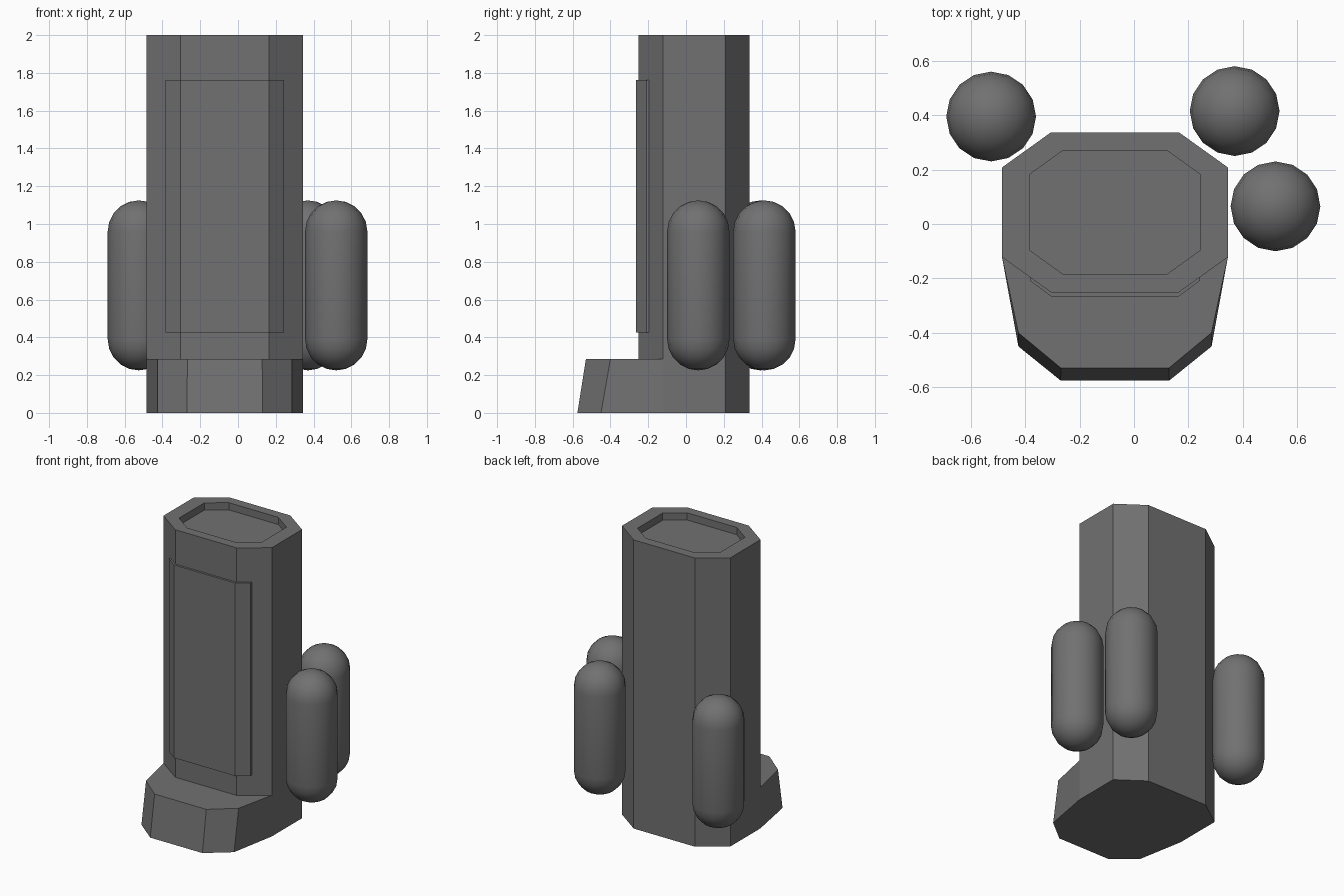
import bpy, math

if "Cube" in bpy.data.objects:
    bpy.data.objects.remove(bpy.data.objects["Cube"])

grey = bpy.data.materials.new("dark grey")
grey.diffuse_color = (0.165, 0.165, 0.165, 1)
grey.use_nodes = True
grey.node_tree.nodes["Principled BSDF"].inputs["Base Color"].default_value = grey.diffuse_color
CX = -0.07            # tower axis
FOOT_Z, TOP_Z = 0.285, 2.0


def add_mesh(name, verts, faces):
    me = bpy.data.meshes.new(name)
    me.from_pydata(verts, [], faces)
    me.materials.append(grey)
    ob = bpy.data.objects.new(name, me)
    bpy.context.collection.objects.link(ob)
    return ob


def octagon(hx, hy, cx, cy, yc):
    """Counter-clockwise octagon: half flat width cx, half flat depth cy."""
    q = [(cx, -hy), (hx, -cy), (hx, cy), (cx, hy),
         (-cx, hy), (-hx, cy), (-hx, -cy), (-cx, -hy)]
    return [(CX + x, yc + y) for x, y in q]


def ring(outline, z):
    return [(x, y, z) for x, y in outline]


def mirrored(half):
    """Mirror a right-half outline (front to back) across the tower axis."""
    return [(CX - x, y) for x, y in reversed(half)] + [(CX + x, y) for x, y in half]


def band(a, b, n, closed=True):
    return [(a + i, a + (i + 1) % n, b + (i + 1) % n, b + i)
            for i in range(n if closed else n - 1)]


# tower: octagonal shaft with a shallow recess in its top
outer = octagon(0.415, 0.294, 0.235, 0.165, 0.043)
inner = octagon(0.315, 0.228, 0.19, 0.138, 0.043)
verts = []
low = [FOOT_Z if y < -0.2 else 0 for x, y in outer]
verts += [(x, y, z) for (x, y), z in zip(outer, low)]
verts += ring(outer, TOP_Z) + ring(inner, TOP_Z) + ring(inner, TOP_Z - 0.05)
# the front three sides stop on the foot, the other five reach the ground
front = len(verts)
verts += [(*outer[1], FOOT_Z), (*outer[6], FOOT_Z)]
faces = [(1, 2, 10, 9), (2, 3, 11, 10), (3, 4, 12, 11), (4, 5, 13, 12), (5, 6, 14, 13),
         (0, front, 9, 8), (front + 1, 7, 15, 14), (7, 0, 8, 15)]
faces += band(8, 16, 8) + band(16, 24, 8) + [tuple(range(24, 32))]
add_mesh("tower", verts, faces)

# foot: sloped front step sharing the tower's floor outline
step_top = mirrored([(0.198, -0.53), (0.355, -0.40), (0.415, -0.122)])
step_low = mirrored([(0.20, -0.575), (0.355, -0.45), (0.415, -0.122)])
verts = ring(step_low, 0) + ring(step_top, FOOT_Z)
faces = band(0, 6, 6, closed=False)
n = len(verts)
verts += [(*outer[i], FOOT_Z) for i in (0, 7)]
faces.append((6, 7, 8, 9, 10, 11, n, n + 1))
n = len(verts)
verts += ring(outer[2:6], 0)
faces.append(tuple(reversed((0, 1, 2, 3, 4, 5, n, n + 1, n + 2, n + 3))))
add_mesh("foot", verts, faces)

# front panel wrapped over the front chamfers
skin = mirrored([(0.235, -0.266), (0.313, -0.208)])
back = mirrored([(0.235, -0.25), (0.313, -0.193)])
loop = skin + back[::-1]
verts = ring(loop, 0.425) + ring(loop, 1.762)
add_mesh("front_panel", verts,
         band(0, 8, 8) + [(0, 7, 6, 1), (1, 6, 5, 2), (2, 5, 4, 3),
                          (8, 9, 14, 15), (9, 10, 13, 14), (10, 11, 12, 13)])

# three round-ended tanks standing around the tower
R, HALF, SEG, RINGS = 0.165, 0.285, 16, 5


def tank(name, x, y, zc=0.675):
    prof = [(R * math.cos(a), s * HALF + R * math.sin(a))
            for s in (-1, 1) for a in
            [(i / RINGS + (min(s, 0))) * math.pi / 2 for i in range(RINGS + 1)]]
    prof = prof[1:-1]
    verts = [(x + r * math.cos(t), y + r * math.sin(t), zc + z) for r, z in prof
             for t in [2 * math.pi * k / SEG for k in range(SEG)]]
    faces = []
    for j in range(len(prof) - 1):
        faces += band(j * SEG, (j + 1) * SEG, SEG)
    b = len(verts)
    verts += [(x, y, zc - HALF - R), (x, y, zc + HALF + R)]
    last = b - SEG
    for k in range(SEG):
        m = (k + 1) % SEG
        faces += [(b, m, k), (b + 1, last + k, last + m)]
    ob = add_mesh(name, verts, faces)
    ob.data.polygons.foreach_set("use_smooth", [True] * len(faces))


tank("left_tank", -0.525, 0.395)
tank("back_right_tank", 0.37, 0.415)
tank("right_tank", 0.52, 0.065)
